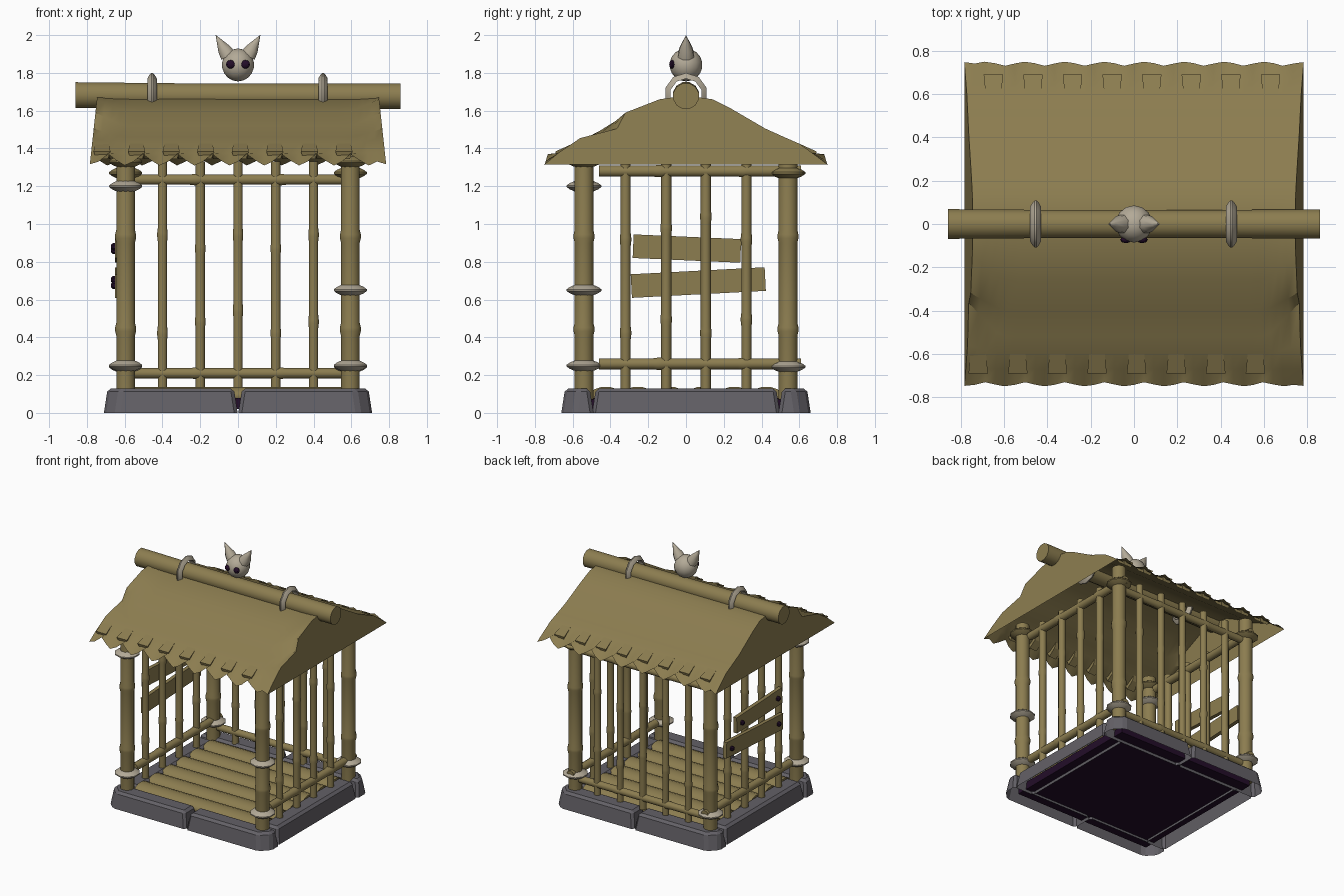
import bpy, bmesh, math
from mathutils import Vector, Matrix

if "Cube" in bpy.data.objects:
    bpy.data.objects.remove(bpy.data.objects["Cube"])


def material(name, rgb):
    m = bpy.data.materials.new(name)
    m.diffuse_color = (*rgb, 1)
    m.use_nodes = True
    m.node_tree.nodes["Principled BSDF"].inputs["Base Color"].default_value = m.diffuse_color
    return m


BAMBOO = material("bamboo", (0.262, 0.205, 0.08))
STONE = material("grey stone", (0.125, 0.118, 0.134))
BONE = material("bone", (0.45, 0.40, 0.31))
DARK = material("dark purple", (0.017, 0.004, 0.022))


def finish(name, bm, mat, smooth=35):
    bmesh.ops.recalc_face_normals(bm, faces=bm.faces)
    me = bpy.data.meshes.new(name)
    bm.to_mesh(me)
    bm.free()
    me.materials.append(mat)
    ob = bpy.data.objects.new(name, me)
    bpy.context.collection.objects.link(ob)
    if smooth:
        bpy.ops.object.select_all(action='DESELECT')
        ob.select_set(True)
        bpy.context.view_layer.objects.active = ob
        bpy.ops.object.shade_smooth_by_angle(angle=math.radians(smooth))
    return ob


def lathe(name, start, axis, profile, mat, n=12, smooth=50, hollow=False):
    """Turn (distance, radius) points around an axis; hollow joins last to first."""
    start = Vector(start)
    rot = Vector(axis).to_track_quat('Z', 'Y')
    bm = bmesh.new()
    loops = []
    for d, r in profile:
        loops.append([bm.verts.new(start + rot @ Vector((r * math.cos(a), r * math.sin(a), d)))
                      for a in [2 * math.pi * (k + 0.5) / n for k in range(n)]])
    pairs = list(zip(loops, loops[1:]))
    if hollow:
        pairs.append((loops[-1], loops[0]))
    for a, b in pairs:
        for k in range(n):
            bm.faces.new((a[k], a[(k + 1) % n], b[(k + 1) % n], b[k]))
    if not hollow:
        bm.faces.new(loops[0])
        bm.faces.new(loops[-1])
    return finish(name, bm, mat, smooth)


def bamboo(name, p0, p1, r, nodes=(), n=12):
    """Pole with slightly swollen joints at the given fractions."""
    d = Vector(p1) - Vector(p0)
    prof = [(0, r)]
    for f in nodes:
        c = f * d.length
        prof += [(c - 0.035, r), (c - 0.01, r * 1.12), (c + 0.01, r * 1.12), (c + 0.035, r)]
    return lathe(name, p0, d, prof + [(d.length, r)], BAMBOO, n)


def ring(name, center, axis, r0, r1, w, mat=BONE):
    start = Vector(center) - Vector(axis) * w / 2
    prof = [(0, r0), (w * .2, r0 * .4 + r1 * .6), (w * .42, r1), (w * .58, r1),
            (w * .8, r0 * .4 + r1 * .6), (w, r0)]
    return lathe(name, start, axis, prof, mat, 10, 40, True)


def box(name, size, center, mat, rot=None):
    bm = bmesh.new()
    m = Matrix.Translation(center) @ (rot or Matrix()) @ Matrix.Diagonal((*size, 1))
    bmesh.ops.create_cube(bm, size=1, matrix=m)
    return finish(name, bm, mat, 0)


# Foundation stones: bevelled blocks, tapered, clipped outer corners, open underneath
def stone(x0, x1, y0, y1):
    bm = bmesh.new()
    c = Vector(((x0 + x1) / 2, (y0 + y1) / 2, 0.065))
    bmesh.ops.create_cube(bm, size=1, matrix=Matrix.Translation(c) @ Matrix.Diagonal((x1 - x0, y1 - y0, .13, 1)))
    corner = [e for e in bm.edges if all(abs(v.co.x) > .705 and abs(v.co.y) > .65 for v in e.verts)]
    if corner:
        bmesh.ops.bevel(bm, geom=corner, offset=0.07, segments=1, affect='EDGES')
    for v in bm.verts:
        if v.co.z > 0.1:
            v.co.x -= math.copysign(0.02, v.co.x - c.x)
            v.co.y -= math.copysign(0.02, v.co.y - c.y)
    low = [f for f in bm.faces if f.calc_center_median().z < 0.01]
    bmesh.ops.delete(bm, geom=low, context='FACES_ONLY')
    edges = [e for e in bm.edges if not e.is_boundary]
    bmesh.ops.bevel(bm, geom=edges, offset=0.018, segments=1, affect='EDGES')
    finish("foundation_stone", bm, STONE, 0)


for s in (-1, 1):
    for x0, x1 in ((-0.71, -0.002), (0.002, 0.71)):
        stone(x0, x1, *sorted((s * 0.66, s * 0.49)))
    stone(*sorted((s * 0.70, s * 0.53)), -0.497, 0.497)
box("under_floor", (1.20, 1.16, 0.06), (0, 0, 0.05), DARK)

# Floor poles running side to side, flattened
for i in range(6):
    y = -0.425 + i * 0.17
    pole = bamboo("floor_pole", (-0.56, y, 0.15), (0.56, y, 0.15), 0.083)
    pole.scale.z = 0.6

# Corner posts with bindings
for x in (-0.595, 0.595):
    for y in (-0.54, 0.54):
        bamboo("corner_post", (x, y, 0.07), (x, y, 1.40), 0.051, (0.28, 0.65))
        heights = [0.245, 1.27]
        if y < 0:
            heights = [0.25, 1.2, 1.33] if x < 0 else [0.25, 0.65, 1.33]
        for z in heights:
            ring("post_binding", (x, y, z), (0, 0, 1), 0.05, 0.092, 0.055, BAMBOO if z > 1.25 else BONE)

# Side walls: rails and bars
for x in (-0.59, 0.59):
    for z in (0.26, 1.28):
        bamboo("side_rail", (x, -0.46, z), (x, 0.61, z), 0.03, (0.3, 0.72))
    for i, y in enumerate((-0.32, -0.105, 0.105, 0.32)):
        bamboo("side_bar", (x, y, 0.12), (x, y, 1.33), 0.027, (0.25 + 0.06 * (i % 2), 0.66 + 0.05 * (i % 3)), 10)

# Back wall; the front stays open
for z in (0.21, 1.235):
    bamboo("back_rail", (-0.55, 0.54, z), (0.55, 0.54, z), 0.028, (0.3, 0.7))
for i in range(5):
    x = -0.4 + 0.2 * i
    bamboo("back_bar", (x, 0.54, 0.12), (x, 0.54, 1.33), 0.026, (0.25 + 0.05 * (i % 3), 0.68 - 0.06 * (i % 2)), 10)

# Patch boards nailed to the left wall
for y, z, ln, tilt in ((0.005, 0.87, 0.57, -2.5), (0.065, 0.69, 0.71, 3)):
    rot = Matrix.Rotation(math.radians(tilt), 4, 'X')
    box("patch_board", (0.03, ln, 0.125), (-0.635, y, z), BAMBOO, rot)
    for s in (-1, 1):
        p = Vector((-0.645, y, z)) + rot @ Vector((0, s * (ln / 2 - 0.06), 0))
        lathe("nail", p, (-1, 0, 0), [(0, .02), (.016, .02), (.028, .01)], DARK, 6, 0)

# Roof: sagging hide stretched over the ridge, scalloped eaves, closed gables
PROFILE = [(-.75, 1.31), (-.67, 1.38), (-.56, 1.455), (-.365, 1.505), (-.32, 1.59), (-.14, 1.66), (0, 1.68),
           (.14, 1.66), (.24, 1.61), (.42, 1.505), (.52, 1.46), (.6, 1.425), (.67, 1.375), (.75, 1.31)]
MIRRORED = [(-.75, 1.31), (-.67, 1.375), (-.6, 1.425), (-.52, 1.46), (-.4, 1.52), (-.26, 1.60)]
N = 34
bm = bmesh.new()
rows = []
for i in range(N + 1):
    u = 2 * i / N - 1
    lump = max(0, (abs(u) - 0.8) / 0.2)
    row = []
    for j, (y, z) in enumerate(PROFILE):
        if j < 6:
            y2, z2 = MIRRORED[j]
            y, z = y2 + (y - y2) * lump, z2 + (z - z2) * lump
        if j in (0, len(PROFILE) - 1):
            wave = (0, .35, 1, .45)[(i + (2 if y > 0 else 0)) % 4] if 0 < i < N else 0.1
            y, z = y * (1 - .025 * wave), z + 0.06 * wave
        half = 0.785 - 0.04 * (z - 1.31) / 0.37
        row.append(bm.verts.new((u * half, y, z)))
    rows.append(row)
for a, b in zip(rows, rows[1:]):
    for j in range(len(PROFILE) - 1):
        bm.faces.new((a[j], a[j + 1], b[j + 1], b[j]))
for row in (rows[0], rows[-1]):
    bm.faces.new(row)
finish("hide_roof", bm, BAMBOO, 40)

# Curled tabs along both eaves
for s, first in ((-1, -0.72), (1, -0.65)):
    for i in range(8):
        x = first + 0.183 * i
        bm = bmesh.new()
        ends = [[bm.verts.new((x + dx * k, s * y, z)) for y, z, k in
                 ((.60, 1.425, .8), (.692, 1.384, 1), (.68, 1.345, .7), (.62, 1.39, .7))] for dx in (-.045, .045)]
        bm.faces.new(ends[0])
        bm.faces.new(ends[1])
        for k in range(4):
            m = (k + 1) % 4
            bm.faces.new((ends[0][k], ends[0][m], ends[1][m], ends[1][k]))
        finish("eave_tab", bm, BAMBOO, 0)

# Ridge log and its bone clasps
lathe("ridge_log", (-0.86, 0, 1.682), (1, 0, -0.003), [(0, .071), (.5, .067), (1.2, .067), (1.72, .07)], BAMBOO)
for x in (-0.455, 0.45):
    ring("ridge_clasp", (x, 0, 1.685), (1, 0, 0), 0.085, 0.115, 0.05)

# Skull ornament with pointed ears and dark eye sockets
bm = bmesh.new()
bmesh.ops.create_uvsphere(bm, u_segments=14, v_segments=9, radius=0.087, matrix=Matrix.Translation((0, 0, 1.842)))
finish("skull", bm, BONE)
for s in (-1, 1):
    lathe("skull_ear", (s * 0.052, 0, 1.89), (s * 0.066, 0, 0.11),
          [(0, .045), (.04, .038), (.09, .017), (.128, .001)], BONE, 8, 60)
    bm = bmesh.new()
    bmesh.ops.create_uvsphere(bm, u_segments=8, v_segments=6, radius=1,
                              matrix=Matrix.Translation((s * 0.038, -0.073, 1.845)) @ Matrix.Diagonal((.026, .016, .023, 1)))
    finish("eye_socket", bm, DARK)
